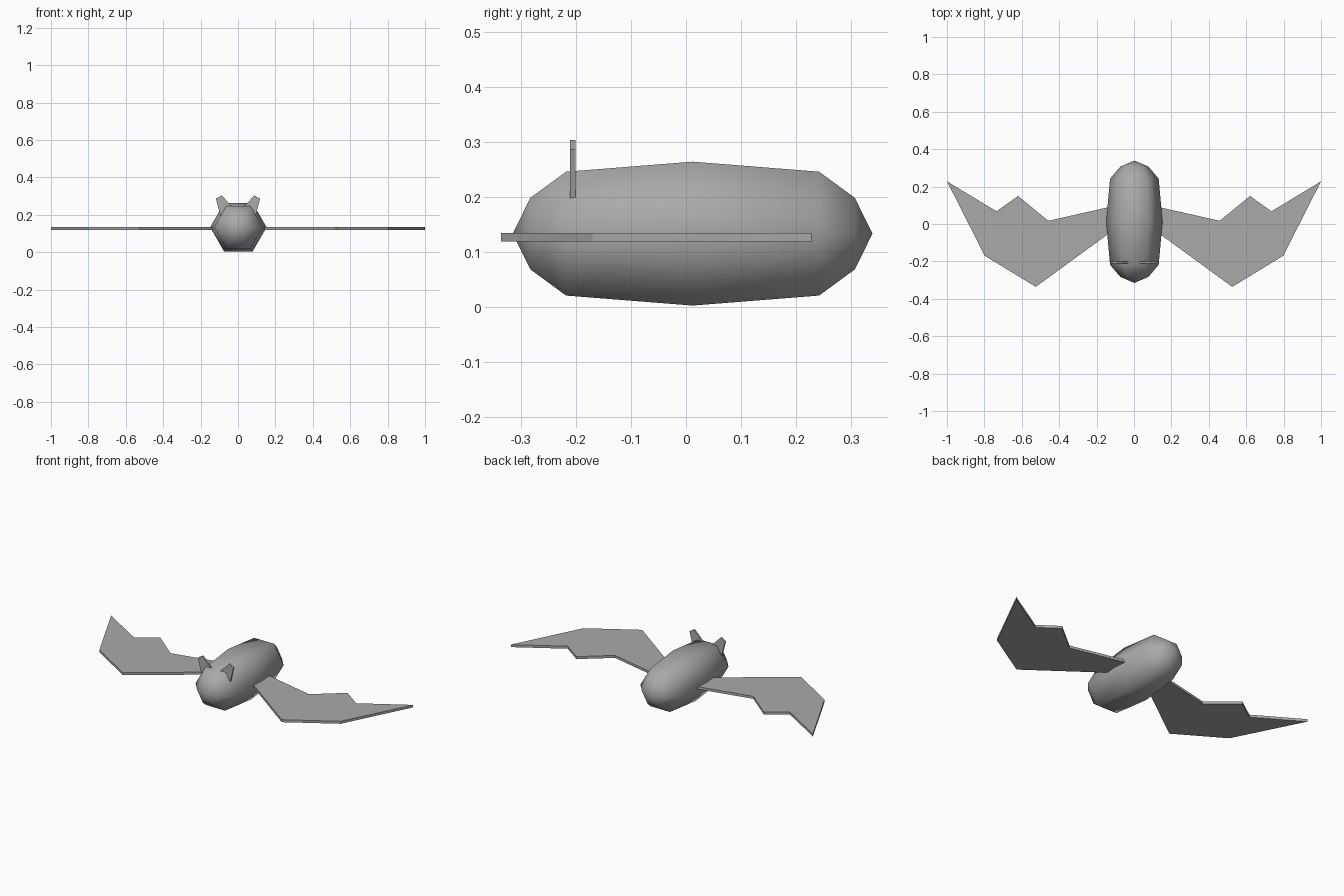
import bpy, bmesh, math

cube = bpy.data.objects.get("Cube")
if cube:
    bpy.data.objects.remove(cube, do_unlink=True)

GREY = (0.4, 0.4, 0.4, 1.0)
grey = bpy.data.materials.new("plain grey")
grey.use_nodes = True
grey.diffuse_color = GREY
grey.node_tree.nodes["Principled BSDF"].inputs["Base Color"].default_value = GREY


def finish(name, bm, smooth=False):
    """Turn a bmesh into a named, coloured object."""
    bmesh.ops.recalc_face_normals(bm, faces=bm.faces)
    for f in bm.faces:
        f.smooth = smooth
    mesh = bpy.data.meshes.new(name)
    bm.to_mesh(mesh)
    bm.free()
    mesh.materials.append(grey)
    obj = bpy.data.objects.new(name, mesh)
    bpy.context.collection.objects.link(obj)
    return obj


def plate(name, points, thickness):
    """Extrude a flat outline of 3D points along a thickness vector."""
    bm = bmesh.new()
    face = bm.faces.new([bm.verts.new(p) for p in points])
    out = bmesh.ops.extrude_face_region(bm, geom=[face], use_keep_orig=True)
    verts = [v for v in out["geom"] if isinstance(v, bmesh.types.BMVert)]
    bmesh.ops.translate(bm, verts=verts, vec=thickness)
    return finish(name, bm)


# Body: six-sided capsule along y
CX, CY, CZ = 0.002, 0.012, 0.133
SIDES = 6
RINGS = [(-0.295, 0.075), (-0.23, 0.13), (0.0, 0.151), (0.23, 0.13), (0.295, 0.075)]
bm = bmesh.new()
loops = []
for y, r in RINGS:
    angles = [math.tau * i / SIDES for i in range(SIDES)]
    loops.append([bm.verts.new((CX + r * math.cos(a), CY + y, CZ + r * math.sin(a)))
                  for a in angles])
front_tip = bm.verts.new((CX, CY - 0.327, CZ))
back_tip = bm.verts.new((CX, CY + 0.327, CZ))
for i in range(SIDES):
    j = (i + 1) % SIDES
    for a, b in zip(loops, loops[1:]):
        bm.faces.new((a[i], a[j], b[j], b[i]))
    bm.faces.new((front_tip, loops[0][j], loops[0][i]))
    bm.faces.new((back_tip, loops[-1][i], loops[-1][j]))
finish("body", bm, smooth=True)

# Wing outline (x, y) and ear outline (x, z) for the left side
WING = [(0.10, 0.098), (0.458, 0.017), (0.62, 0.15), (0.735, 0.068), (1.0, 0.228),
        (0.798, -0.17), (0.525, -0.336), (0.10, -0.026)]
EAR = [(0.026, 0.24), (0.088, 0.303), (0.118, 0.286), (0.092, 0.185), (0.05, 0.2)]

for side, s in (("left", 1), ("right", -1)):
    plate(side + "_wing", [(s * x, y, 0.119) for x, y in WING], (0, 0, 0.015))
    plate(side + "_ear", [(s * x, -0.211, z) for x, z in EAR], (0, 0.01, 0))
